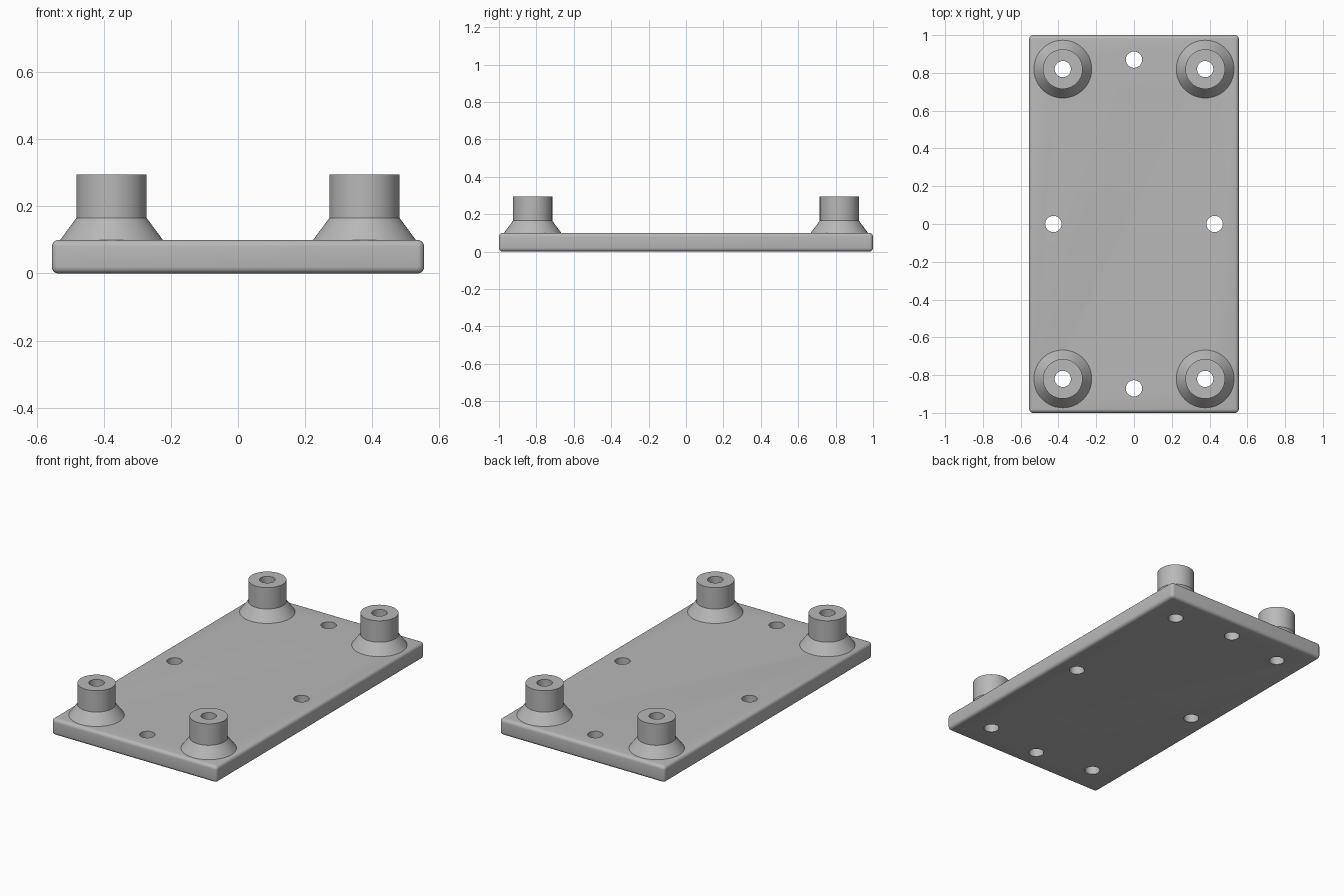
import bpy, bmesh, math

cube = bpy.data.objects.get("Cube")
if cube:
    bpy.data.objects.remove(cube, do_unlink=True)

# Shared dimensions
HALF_X, HALF_Y, THICK = 0.555, 1.0, 0.1
POST_X, POST_Y, BORE = 0.377, 0.82, 0.043
SIDES = 64

grey = bpy.data.materials.new("plain_grey")
grey.use_nodes = True
color = (0.48, 0.48, 0.48, 1)
grey.diffuse_color = color
grey.node_tree.nodes["Principled BSDF"].inputs["Base Color"].default_value = color


def finish(bm, name):
    """Turn a bmesh into a linked object in the part colour."""
    mesh = bpy.data.meshes.new(name)
    bmesh.ops.recalc_face_normals(bm, faces=bm.faces)
    bm.to_mesh(mesh)
    bm.free()
    mesh.materials.append(grey)
    obj = bpy.data.objects.new(name, mesh)
    bpy.context.collection.objects.link(obj)
    return obj


def smooth(obj):
    bpy.ops.object.select_all(action="DESELECT")
    obj.select_set(True)
    bpy.context.view_layer.objects.active = obj
    bpy.ops.object.shade_smooth_by_angle(angle=math.radians(30))


def standoff(name, x, y):
    """Hollow post with a flared foot, turned from a profile."""
    bm = bmesh.new()
    profile = [(BORE, THICK), (BORE, 0.295), (0.105, 0.295), (0.105, 0.165), (0.153, THICK)]
    verts = [bm.verts.new((r, 0, z)) for r, z in profile]
    edges = [bm.edges.new(pair) for pair in zip(verts, verts[1:])]
    bmesh.ops.spin(bm, geom=verts + edges, cent=(0, 0, 0), axis=(0, 0, 1),
                   angle=math.tau, steps=SIDES, use_merge=True)
    bmesh.ops.remove_doubles(bm, verts=bm.verts, dist=0.0001)
    obj = finish(bm, name)
    obj.location = (x, y, 0)
    smooth(obj)


# Base plate with rounded edges
bm = bmesh.new()
bmesh.ops.create_cube(bm, size=1)
bmesh.ops.scale(bm, vec=(2 * HALF_X, 2 * HALF_Y, THICK), verts=bm.verts)
bmesh.ops.translate(bm, vec=(0, 0, THICK / 2), verts=bm.verts)
bmesh.ops.bevel(bm, geom=bm.edges[:], offset=0.02, segments=5, profile=0.5, affect="EDGES")
plate = finish(bm, "base_plate")

# Drill through the standoffs, the end centres and the side centres
posts = [(sx * POST_X, sy * POST_Y) for sx in (-1, 1) for sy in (-1, 1)]
holes = posts + [(0, -0.87), (0, 0.87), (-0.427, 0), (0.427, 0)]
bm = bmesh.new()
for x, y in holes:
    made = bmesh.ops.create_cone(bm, cap_ends=True, segments=SIDES,
                                 radius1=BORE, radius2=BORE, depth=1)
    bmesh.ops.translate(bm, vec=(x, y, 0), verts=made["verts"])
drill = finish(bm, "hole_cutter")
drill.hide_render = True

cut = plate.modifiers.new("holes", "BOOLEAN")
cut.operation = "DIFFERENCE"
cut.solver = "EXACT"
cut.object = drill
bpy.context.view_layer.objects.active = plate
bpy.ops.object.modifier_apply(modifier=cut.name)
bpy.data.objects.remove(drill, do_unlink=True)
smooth(plate)

# Four corner standoffs
for x, y in posts:
    end = "back" if y > 0 else "front"
    side = "left" if x > 0 else "right"
    standoff(f"{end}_{side}_standoff", x, y)
